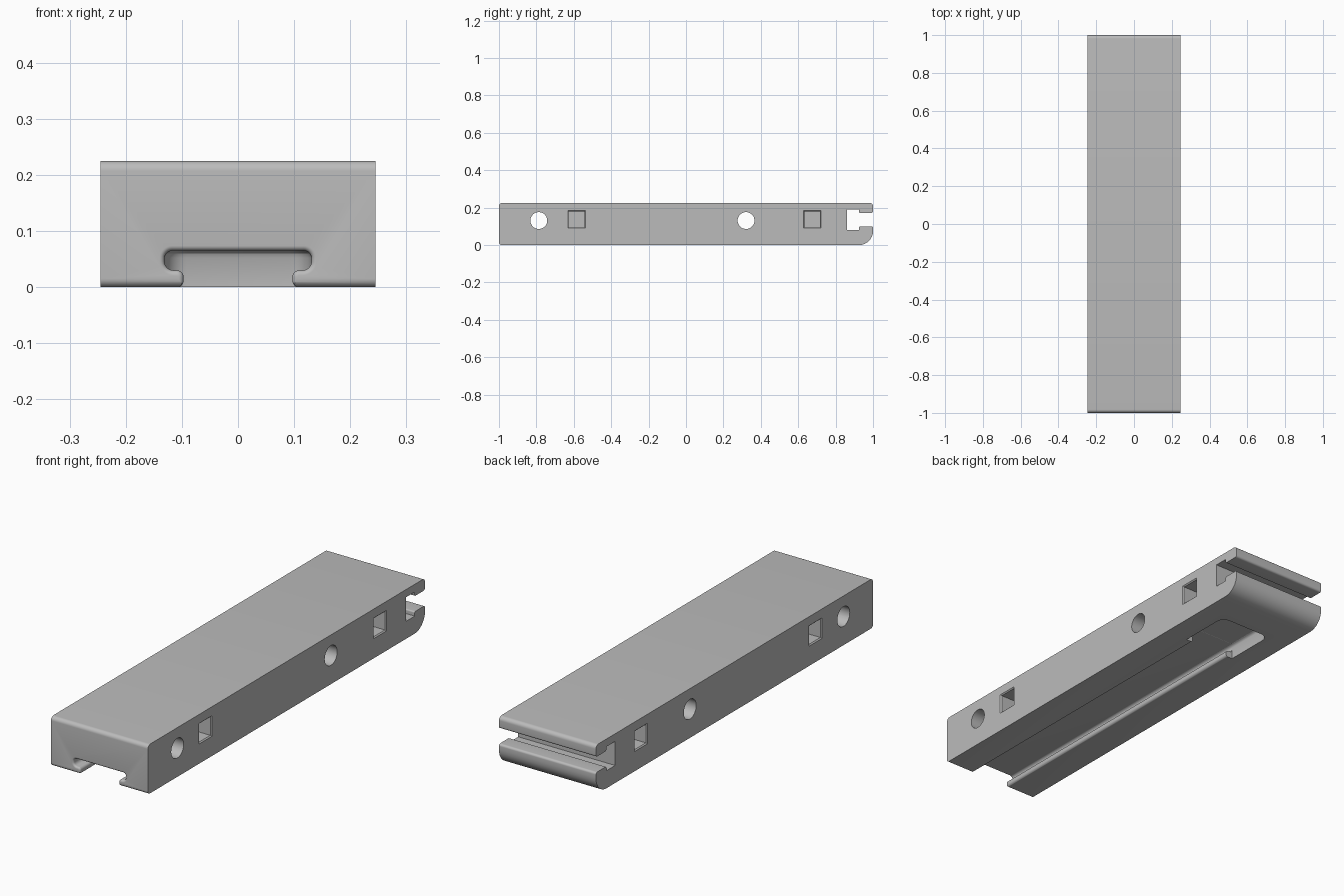
import bpy, bmesh, math
from mathutils import Vector

cube = bpy.data.objects.get("Cube")
if cube:
    bpy.data.objects.remove(cube, do_unlink=True)

HALF_W, HEIGHT = 0.245, 0.225

grey = bpy.data.materials.new("mid_grey")
grey.use_nodes = True
grey.diffuse_color = (0.5, 0.5, 0.5, 1)
grey.node_tree.nodes["Principled BSDF"].inputs["Base Color"].default_value = (0.5, 0.5, 0.5, 1)


def rounded(corners, steps=8):
    """Closed 2D outline from (a, b, radius) corners."""
    out = []
    for i, (a, b, r) in enumerate(corners):
        p = Vector((a, b, 0))
        if r == 0:
            out.append(p)
            continue
        u = (Vector((*corners[i - 1][:2], 0)) - p).normalized()
        v = (Vector((*corners[(i + 1) % len(corners)][:2], 0)) - p).normalized()
        half = u.angle(v) / 2
        centre = p + (u + v).normalized() * r / math.sin(half)
        start = (p + u * r / math.tan(half) - centre).normalized()
        end = (p + v * r / math.tan(half) - centre).normalized()
        out += [centre + start.slerp(end, k / steps).normalized() * r for k in range(steps + 1)]
    return out


def offset(outline, d):
    """Move a counter-clockwise outline outward by d."""
    out = []
    for i, p in enumerate(outline):
        e1 = (p - outline[i - 1]).normalized()
        e2 = (outline[(i + 1) % len(outline)] - p).normalized()
        n1, n2 = Vector((e1.y, -e1.x, 0)), Vector((e2.y, -e2.x, 0))
        out.append(p + (n1 + n2) * d / (1 + n1.dot(n2)))
    return out


def loft(name, sections):
    """Solid through matching rings of points."""
    bm = bmesh.new()
    rings = [[bm.verts.new(p) for p in s] for s in sections]
    n = len(rings[0])
    for lo, hi in zip(rings, rings[1:]):
        for i in range(n):
            j = (i + 1) % n
            bm.faces.new((lo[i], lo[j], hi[j], hi[i]))
    bm.faces.new(rings[0])
    bm.faces.new(rings[-1])
    bmesh.ops.recalc_face_normals(bm, faces=bm.faces)
    mesh = bpy.data.meshes.new(name)
    bm.to_mesh(mesh)
    bm.free()
    ob = bpy.data.objects.new(name, mesh)
    bpy.context.scene.collection.objects.link(ob)
    mesh.materials.append(grey)
    return ob


def along_x(outline, x):
    return [(x, p.x, p.y) for p in outline]


def along_y(outline, y):
    return [(p.x, y, p.y) for p in outline]


def along_z(outline, z):
    return [(p.x, p.y, z) for p in outline]


# Body: side profile with the T-shaped slot in the back end
side = rounded([
    (-1, 0, 0.015), (1, 0, 0.075), (1, 0.10, 0.01), (0.925, 0.10, 0.006),
    (0.925, 0.08, 0), (0.861, 0.08, 0), (0.861, 0.19, 0), (0.925, 0.19, 0),
    (0.925, 0.171, 0.006), (1, 0.171, 0.01), (1, HEIGHT, 0.018), (-1, HEIGHT, 0.018)])
body = loft("rail_body", [along_x(side, -HALF_W), along_x(side, HALF_W)])
cutters = []

# Underside channel with rounded lips and a softened front mouth
half = [(0.12, -0.03, 0), (0.12, -0.0005, 0), (0.097, -0.0005, 0.012),
        (0.097, 0.03, 0.012), (0.131, 0.03, 0.016), (0.131, 0.065, 0.014)]
channel = rounded(half + [(-x, z, r) for x, z, r in reversed(half)])
soft = 0.009
rings = [along_y(offset(channel, soft), -1.02)]
for k in range(6, -1, -1):
    t = math.pi / 2 * k / 6
    rings.append(along_y(offset(channel, soft * (1 - math.cos(t))), -1 + soft * (1 - math.sin(t))))
rings.append(along_y(channel, 0.7))
cutters.append(loft("channel_cutter", rings))

# Wide entry opening at the closed end of the channel
entry = rounded([(-0.1315, 0.52, 0), (0.1315, 0.52, 0), (0.1315, 0.77, 0.04), (-0.1315, 0.77, 0.04)])
cutters.append(loft("entry_cutter", [
    along_z(entry, -0.02), along_z(entry, 0.052),
    along_z(offset(entry, -0.004), 0.060), along_z(offset(entry, -0.013), 0.0655)]))

# Round cross holes
for y in (-0.787, 0.321):
    ring = [Vector((y + 0.045 * math.cos(a), 0.131 + 0.045 * math.sin(a), 0))
            for a in (math.tau * k / 40 for k in range(40))]
    cutters.append(loft("hole_cutter", [along_x(ring, -0.3), along_x(ring, 0.3)]))

# Square blind pockets on both sides
for y in (-0.585, 0.675):
    s = 0.042
    square = rounded([(y - s, 0.137 - s, 0), (y + s, 0.137 - s, 0),
                      (y + s, 0.137 + s, 0), (y - s, 0.137 + s, 0)])
    wide = offset(square, 0.005)
    for d in (-1, 1):
        cutters.append(loft("pocket_cutter", [
            along_x(wide, d * 0.3), along_x(wide, d * HALF_W),
            along_x(square, d * (HALF_W - 0.005)), along_x(square, d * (HALF_W - 0.08))]))

# Cut everything out of the body
bpy.ops.object.select_all(action='DESELECT')
bpy.context.view_layer.objects.active = body
body.select_set(True)
for c in cutters:
    c.hide_render = True
    mod = body.modifiers.new("cut", 'BOOLEAN')
    mod.operation, mod.solver, mod.object = 'DIFFERENCE', 'EXACT', c
    bpy.ops.object.modifier_apply(modifier=mod.name)
    bpy.data.objects.remove(c, do_unlink=True)

bpy.ops.object.shade_smooth_by_angle(angle=math.radians(30))
